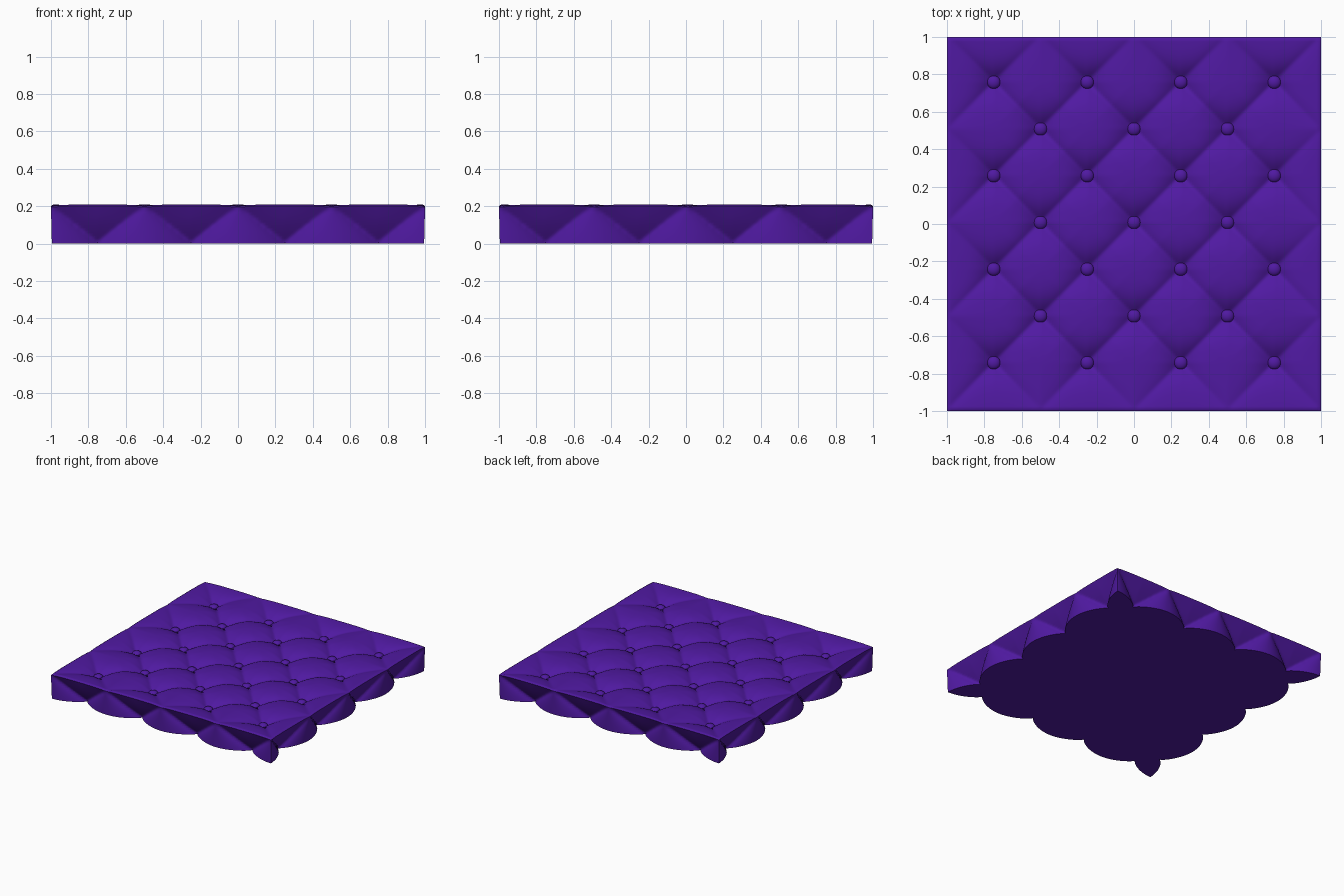
import bpy, bmesh, math

if "Cube" in bpy.data.objects:
    bpy.data.objects.remove(bpy.data.objects["Cube"])

H, N, ROWS = 0.205, 160, 14          # height, grid resolution, side rows
PINCH, Y0 = 0.12, 0.008              # bottom pinch depth, button row offset

mat = bpy.data.materials.new("purple_fabric")
mat.diffuse_color = (0.08, 0.01, 0.36, 1)
mat.use_nodes = True
mat.node_tree.nodes["Principled BSDF"].inputs["Base Color"].default_value = mat.diffuse_color

# Staggered button layout
buttons = [(x, y + Y0) for y in (-0.75, -0.25, 0.25, 0.75) for x in (-0.75, -0.25, 0.25, 0.75)]
buttons += [(x, y + Y0) for y in (-0.5, 0, 0.5) for x in (-0.5, 0, 0.5)]


def line_dist(v):
    """Distance to the nearest diagonal crease."""
    return abs(v - round(v)) * 0.354


def top_height(x, y):
    edge = 1 - max(abs(x), abs(y))
    fade = min(1, edge / 0.25)
    p, q = (x + y - Y0) / 0.5, (x - y + Y0) / 0.5
    c = max(math.exp(-line_dist(p) / 0.045), math.exp(-line_dist(q) / 0.045))
    r = min(math.hypot(x - bx, y - by) for bx, by in buttons)
    z = H + 0.005 - (0.008 + 0.022 * fade) * c - 0.05 * math.exp(-(r / 0.085) ** 1.3)
    return z - (0.008 if edge < 0.001 else 0)


def side_inset(t, s):
    """Inward pull of a side at position t along it; s is 0 at top, 1 at bottom."""
    u = min(abs(t - b) for b in (-0.75, -0.25, 0.25, 0.75)) / 0.25
    w = max(0, min(1, (u - (1 - s)) / s)) if s > 0 else 0
    bulge = 0.01 * math.sin(math.pi * s) * max(0, 1 - u)
    return PINCH * s * (1 - 0.96 * math.sin(math.pi / 2 * w) ** 0.7) - bulge * 0.8


# Cushion: tufted top, pinched sides, flat underside
bm = bmesh.new()
co = [-1 + 2 * i / N for i in range(N + 1)]
g = [[bm.verts.new((x, y, top_height(x, y))) for y in co] for x in co]
for i in range(N):
    for j in range(N):
        bm.faces.new((g[i][j], g[i + 1][j], g[i + 1][j + 1], g[i][j + 1]))
rim = [g[i][0] for i in range(N)] + [g[N][j] for j in range(N)]
rim += [g[i][N] for i in range(N, 0, -1)] + [g[0][j] for j in range(N, 0, -1)]
prev = rim
for k in range(1, ROWS + 1):
    s = k / ROWS
    ring = []
    for v in rim:
        x, y, z = v.co
        nx, ny = x, y
        if abs(y) > 0.9999:
            ny = y - math.copysign(side_inset(x, s), y)
        if abs(x) > 0.9999:
            nx = x - math.copysign(side_inset(y, s), x)
        ring.append(bm.verts.new((nx, ny, z * (1 - s))))
    for a in range(len(rim)):
        b = (a + 1) % len(rim)
        bm.faces.new((prev[b], prev[a], ring[a], ring[b]))
    prev = ring
bm.faces.new(prev[::-1])
me = bpy.data.meshes.new("cushion")
bm.to_mesh(me)
bm.free()
cushion = bpy.data.objects.new("cushion", me)
bpy.context.collection.objects.link(cushion)
me.materials.append(mat)
bpy.context.view_layer.objects.active = cushion
cushion.select_set(True)
bpy.ops.object.shade_smooth_by_angle(angle=math.radians(50))

# Buttons share one domed mesh
bm = bmesh.new()
bmesh.ops.create_uvsphere(bm, u_segments=20, v_segments=12, radius=0.036)
bmesh.ops.scale(bm, vec=(1, 1, 0.65), verts=bm.verts)
for f in bm.faces:
    f.smooth = True
bme = bpy.data.meshes.new("button")
bm.to_mesh(bme)
bm.free()
bme.materials.append(mat)
for x, y in buttons:
    ob = bpy.data.objects.new("button", bme)
    ob.location = (x, y, top_height(x, y) + 0.016)
    bpy.context.collection.objects.link(ob)
